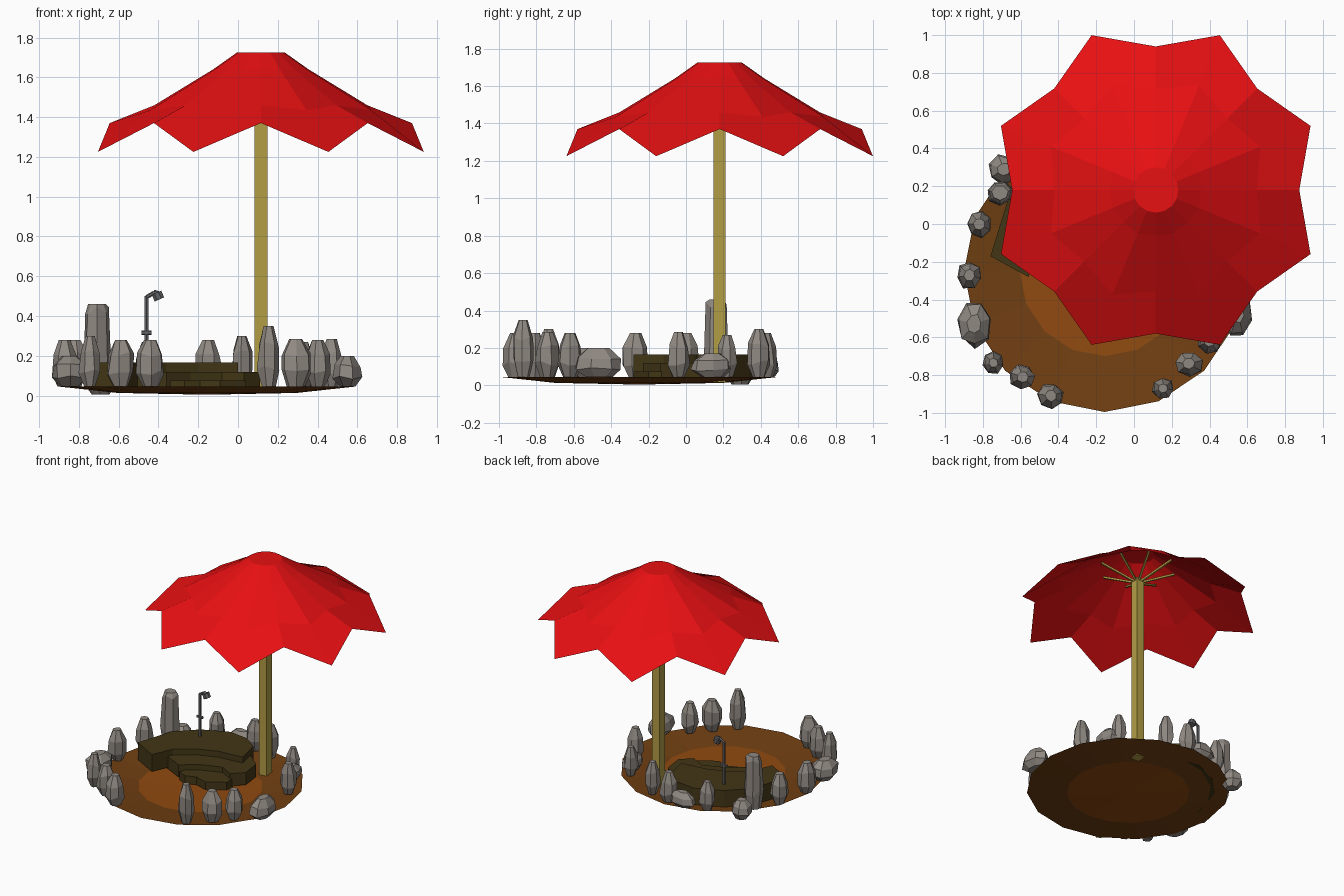
import bpy, bmesh, math, random
from mathutils import Vector

cube = bpy.data.objects.get("Cube")
if cube:
    bpy.data.objects.remove(cube, do_unlink=True)
random.seed(4)


def material(name, r, g, b):
    m = bpy.data.materials.new(name)
    m.use_nodes = True
    m.diffuse_color = (r, g, b, 1)
    bsdf = m.node_tree.nodes["Principled BSDF"]
    bsdf.inputs["Base Color"].default_value = (r, g, b, 1)
    bsdf.inputs["Roughness"].default_value = 0.9
    return m


RED = material("red cloth", 0.8, 0.005, 0.006)
WOOD = material("pale wood", 0.45, 0.34, 0.06)
STONE = material("grey stone", 0.28, 0.25, 0.225)
DARK = material("dark timber", 0.055, 0.037, 0.008)
EARTH = material("brown earth", 0.165, 0.05, 0.006)
CLAY = material("orange earth", 0.28, 0.068, 0.005)
METAL = material("grey metal", 0.13, 0.13, 0.14)


def finish(bm, name, *mats, recalc=True):
    if recalc:
        bmesh.ops.recalc_face_normals(bm, faces=bm.faces)
    mesh = bpy.data.meshes.new(name)
    bm.to_mesh(mesh)
    bm.free()
    ob = bpy.data.objects.new(name, mesh)
    for m in mats:
        mesh.materials.append(m)
    bpy.context.collection.objects.link(ob)
    return ob


def bridge(bm, low, high):
    n = len(low)
    return [bm.faces.new((low[i], low[(i + 1) % n], high[(i + 1) % n], high[i]))
            for i in range(n)]


def ring(bm, centre, n, r, z, start=0.0):
    return [bm.verts.new((centre[0] + r * math.cos(start + math.tau * i / n),
                          centre[1] + r * math.sin(start + math.tau * i / n), z))
            for i in range(n)]


def bar(name, a, b, width, mat, sides=4):
    """Straight prism between two points."""
    a, b = Vector(a), Vector(b)
    bm = bmesh.new()
    r = width / 2 / math.cos(math.pi / sides)
    q = (b - a).to_track_quat('Z', 'Y')
    rings = []
    for p in (a, b):
        rings.append([bm.verts.new(p + q @ Vector((r * math.cos(t), r * math.sin(t), 0)))
                      for t in [math.tau * (i + 0.5) / sides for i in range(sides)]])
    bridge(bm, *rings)
    bm.faces.new(rings[0])
    bm.faces.new(rings[1])
    return finish(bm, name, mat)


def slab(name, outline, bottom, top):
    """Extruded flat outline."""
    bm = bmesh.new()
    low = [bm.verts.new((x, y, bottom)) for x, y in outline]
    high = [bm.verts.new((x, y, top)) for x, y in outline]
    bridge(bm, low, high)
    bm.faces.new(low)
    bm.faces.new(high)
    return finish(bm, name, DARK)


def rock(name, x, y, rx, ry, top, bottom=0.045):
    """Faceted boulder lofted from jittered rings."""
    bm = bmesh.new()
    n, rings = 7, []
    tall = top > 0.4
    profile = [(0, 0.55), (0.3, 0.98), (0.68, 0.9), (1, 0.42)]
    if tall:
        profile = [(0, 0.8), (0.3, 1), (0.92, 0.85), (1, 0.6)]
    spin = random.random()
    for h, s in profile:
        loop = []
        for i in range(n):
            t = spin + math.tau * i / n
            k = s * random.uniform(0.9, 1.1)
            z = bottom + (top - bottom) * h
            if 0 < h < 1:
                z += (top - bottom) * random.uniform(-0.06, 0.06)
            loop.append(bm.verts.new((x + rx * k * math.cos(t), y + ry * k * math.sin(t), z)))
        rings.append(loop)
    for a, b in zip(rings, rings[1:]):
        bridge(bm, a, b)
    bm.faces.new(rings[0])
    bm.faces.new(rings[-1])
    return finish(bm, name, STONE)


# Shallow earth dish with a lighter middle
bm = bmesh.new()
centre = (-0.155, -0.25)
rim = ring(bm, centre, 16, 0.745, 0.045)
inner = ring(bm, centre, 16, 0.45, 0.013)
bridge(bm, rim, inner)
mid = bm.verts.new((*centre, 0.004))
for i in range(16):
    bm.faces.new((inner[i], inner[(i + 1) % 16], mid)).material_index = 1
finish(bm, "ground_dish", EARTH, CLAY, recalc=False)

# Parasol canopy: sixteen spokes alternating valley and point
PX, PY = 0.115, 0.18
bm = bmesh.new()
valley = [(0.12, 1.725), (0.24, 1.64), (0.535, 1.46), (0.76, 1.37)]
point = [(0.12, 1.725), (0.25, 1.64), (0.6, 1.435), (0.887, 1.225)]
loops = []
for v, p in zip(valley, point):
    loop = []
    for i in range(16):
        r, z = p if i % 2 else v
        t = math.tau * i / 16
        loop.append(bm.verts.new((PX + r * math.cos(t), PY + r * math.sin(t), z)))
    loops.append(loop)
bm.faces.new(loops[0])
for a, b in zip(loops, loops[1:]):
    bridge(bm, b, a)
finish(bm, "parasol_canopy", RED, recalc=False)

# Pole and struts
bar("parasol_pole", (PX, PY, 0.015), (PX, PY, 1.52), 0.065, WOOD)
for i in range(8):
    t = math.tau * (i + 0.5) / 8
    c, s = math.cos(t), math.sin(t)
    bar(f"parasol_strut_{i + 1}", (PX + 0.02 * c, PY + 0.02 * s, 1.5),
        (PX + 0.28 * c, PY + 0.28 * s, 1.615), 0.014, WOOD)

# Three stepped platforms
slab("upper_platform", [(-0.76, -0.17), (-0.56, -0.28), (-0.49, -0.12), (-0.36, -0.02),
                        (-0.2, 0.04), (0, 0.06), (-0.04, 0.25), (-0.16, 0.34),
                        (-0.32, 0.36), (-0.52, 0.27), (-0.67, 0.12)], 0.03, 0.165)
slab("middle_platform", [(-0.52, -0.15), (-0.36, -0.23), (-0.24, -0.14), (-0.08, -0.08),
                         (0.03, -0.14), (0.11, -0.06), (0.09, 0.1), (-0.03, 0.2),
                         (-0.3, 0.1)], 0.02, 0.118)
slab("lower_platform", [(-0.34, -0.25), (-0.27, -0.28), (-0.19, -0.25), (-0.09, -0.28),
                        (0.04, -0.2), (0.04, -0.1), (-0.12, 0), (-0.3, -0.1)], 0.012, 0.075)

# Shower post with arm, head and tap
SX, SY = -0.46, 0.18
bar("shower_post", (SX, SY, 0.1), (SX, SY, 0.5), 0.018, METAL, 6)
bar("shower_arm", (SX, SY, 0.495), (SX + 0.04, SY, 0.518), 0.018, METAL, 6)
bar("shower_neck", (SX + 0.035, SY, 0.518), (SX + 0.06, SY, 0.51), 0.025, METAL, 6)
bar("shower_head", (SX + 0.05, SY, 0.517), (SX + 0.065, SY, 0.483), 0.052, METAL, 8)
bar("shower_tap", (SX - 0.025, SY, 0.315), (SX + 0.025, SY, 0.315), 0.02, METAL, 6)

# Ring of boulders: x, y, half width, half depth, top
boulders = [
    (-0.71, 0.165, 0.07, 0.065, 0.46), (-0.82, 0, 0.068, 0.075, 0.28),
    (-0.87, -0.27, 0.07, 0.075, 0.28), (-0.845, -0.53, 0.09, 0.125, 0.2),
    (-0.745, -0.735, 0.055, 0.06, 0.3), (-0.59, -0.81, 0.07, 0.068, 0.28),
    (-0.44, -0.91, 0.07, 0.07, 0.28), (0.155, -0.87, 0.06, 0.058, 0.35),
    (0.29, -0.74, 0.08, 0.068, 0.285), (0.4, -0.62, 0.065, 0.065, 0.28),
    (0.55, -0.47, 0.075, 0.13, 0.2), (0.47, -0.04, 0.06, 0.06, 0.285),
    (0.37, 0.14, 0.06, 0.11, 0.17), (0.33, 0.22, 0.055, 0.055, 0.27),
    (0.02, 0.39, 0.055, 0.06, 0.3), (-0.15, 0.43, 0.07, 0.06, 0.28),
    (-0.28, 0.44, 0.11, 0.06, 0.16), (-0.46, 0.39, 0.06, 0.06, 0.27),
]
for i, b in enumerate(boulders):
    rock(f"boulder_{i + 1}", *b)
rock("low_boulder", -0.69, 0.29, 0.08, 0.08, 0.15, 0.005)
